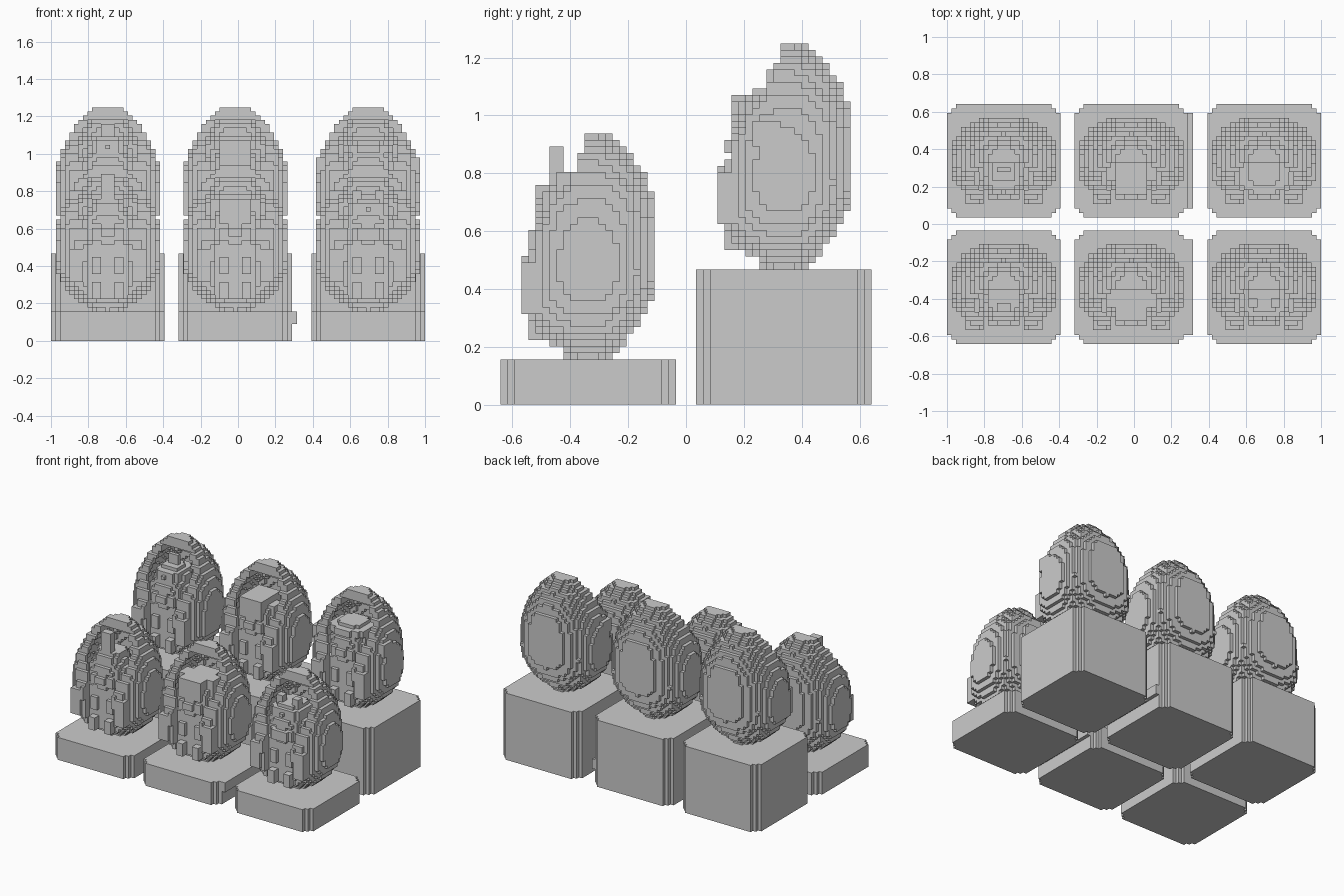
import bpy
from math import floor

if "Cube" in bpy.data.objects:
    bpy.data.objects.remove(bpy.data.objects["Cube"])

VX, VZ = 0.0242, 0.0223          # block size across / up


def lerp(pts, z):
    for (a, p), (b, q) in zip(pts, pts[1:]):
        if z <= b:
            return p + (q - p) * max(0, z - a) / (b - a)
    return pts[-1][1]


def make_mesh(name, verts, faces, loc):
    me = bpy.data.meshes.new(name)
    me.from_pydata(verts, [], faces)
    ob = bpy.data.objects.new(name, me)
    ob.location = loc
    bpy.context.collection.objects.link(ob)


# the six faces of a unit block: direction + corner offsets
SIDES = []
for ax in range(3):
    for s in (0, 1):
        u, w = (ax + 1) % 3, (ax + 2) % 3
        quad = []
        for a, b in ((0, 0), (1, 0), (1, 1), (0, 1)):
            c = [0, 0, 0]
            c[ax], c[u], c[w] = s, a, b
            quad.append(tuple(c))
        d = [0, 0, 0]
        d[ax] = 1 if s else -1
        SIDES.append((tuple(d), quad if s else quad[::-1]))


def blocks(name, cells, loc, hidden=frozenset()):
    """Skin a set of grid cells with their outer faces only."""
    index, verts, faces = {}, [], []
    for i, j, k in sorted(cells):
        for d, quad in SIDES:
            n = (i + d[0], j + d[1], k + d[2])
            if n in cells or n in hidden:
                continue
            f = []
            for c in quad:
                p = (i + c[0], j + c[1], k + c[2])
                if p not in index:
                    index[p] = len(verts)
                    verts.append(((p[0] - .5) * VX, (p[1] - .5) * VX, p[2] * VZ))
                f.append(index[p])
            faces.append(f)
    make_mesh(name, verts, faces, loc)


# stepped egg: half width, back and front depth and sloping opening by height
WIDTH = [(0, .06), (.03, .11), (.06, .17), (.1, .21), (.15, .245), (.2, .27), (.3, .288),
         (.4, .283), (.5, .265), (.6, .222), (.7, .158), (.75, .105), (.78, .06)]
BACK = [(0, .065), (.05, .12), (.1, .158), (.15, .19), (.2, .215), (.28, .235), (.55, .235),
        (.62, .205), (.69, .158), (.74, .11), (.78, .065)]
FRONT = [(0, .065), (.04, .1), (.07, .15), (.1, .2), (.15, .23), (.35, .235), (.5, .215),
         (.65, .17), (.74, .11), (.78, .06)]
CUT = [(0, -.3), (.3, -.3), (.36, -.2), (.45, -.17), (.58, -.09), (.66, -.045), (.78, 0)]


def in_egg(x, y, z, t=0.0):
    hx = lerp(WIDTH, z) - t
    hy = lerp(BACK if y > 0 else FRONT, z) - t
    return hx > 0 and hy > 0 and (abs(x) / hx) ** 2.3 + (abs(y) / hy) ** 2.3 < 1


def shell_cell(x, y, z):
    if not in_egg(x, y, z) or y < lerp(CUT, z):
        return False
    if z > .72 or z < .06:
        return True
    if z > .1 and abs(x) < .12 and y < -.1:      # front doorway
        return False
    return not in_egg(x, y, z, .05)


# figure parts: kind, centre (mirrored in x), half sizes
BODY = [("box", 0, -.04, .2, .10, .11, .14),          # torso
        ("box", .06, -.15, .12, .035, .06, .045),     # feet
        ("box", .06, -.12, .24, .03, .05, .04),       # hands
        ("box", .17, -.15, .24, .04, .08, .09),       # arms
        ("ball", 0, -.05, .44, .14, .14, .12),        # head
        ("box", 0, -.17, .415, .03, .03, .02),        # nose
        ("box", 0, -.05, .33, .11, .11, .03)]         # collar
# headgear for each figure: front row then back row
HATS = [
    [("ball", 0, -.06, .54, .10, .10, .07), ("box", 0, -.11, .66, .045, .024, .08)],
    [("box", 0, -.06, .55, .09, .12, .05), ("box", .10, -.06, .52, .025, .05, .08)],
    [("ball", 0, -.05, .54, .12, .12, .07), ("box", 0, -.18, .41, .05, .03, .035),
     ("box", .06, -.08, .60, .025, .03, .04)],
    [("ball", 0, -.05, .56, .10, .12, .06), ("box", 0, -.055, .64, .04, .015, .06),
     ("box", .25, -.06, .30, .035, .05, .09)],
    [("box", 0, -.07, .54, .08, .10, .06), ("box", .11, -.06, .50, .03, .06, .06),
     ("box", .25, -.06, .30, .025, .05, .09)],
    [("ball", 0, -.05, .55, .14, .13, .05), ("box", 0, -.06, .58, .065, .065, .03),
     ("box", .23, -.06, .47, .045, .05, .04)],
]


def in_part(part, x, y, z):
    kind, cx, cy, cz, rx, ry, rz = part
    a, b, c = abs(abs(x) - cx) / rx, abs(y - cy) / ry, abs(z - cz) / rz
    return max(a, b, c) < 1 if kind == "box" else a ** 2.5 + b ** 2.5 + c ** 2.5 < 1


def pedestal(name, loc, height):
    h, v = .304, VX
    corner = [(h, h - 2 * v), (h - v, h - 2 * v), (h - v, h - v), (h - 2 * v, h - v), (h - 2 * v, h)]
    ring = []
    for q in range(4):                              # stepped corners turned by quarters
        for x, y in corner:
            for _ in range(q):
                x, y = -y, x
            ring.append((x, y))
    n = len(ring)
    verts = [(x, y, z) for z in (0, height) for x, y in ring]
    faces = [list(range(n))[::-1], list(range(n, 2 * n))]
    faces += [[i, (i + 1) % n, n + (i + 1) % n, n + i] for i in range(n)]
    make_mesh(name, verts, faces, loc)


GRID = [(i, j, k) for i in range(-14, 15) for j in range(-12, 13) for k in range(35)]
POS = {c: (c[0] * VX, c[1] * VX, (c[2] + .5) * VZ) for c in GRID}
SHELL = {c for c in GRID if shell_cell(*POS[c])}

n = 0
for row, py, height in (("front", -.338, .157), ("back", .338, .468)):
    for col, px in (("left", -.696), ("middle", -.014), ("right", .696)):
        tag = row + "_" + col
        pedestal("pedestal_" + tag, (px, py, 0), height)
        figure = {c for c in GRID if any(in_part(p, *POS[c]) for p in BODY + HATS[n])}
        eyes = {c for c in figure if c[2] == 20 and abs(c[0]) in (2, 3)
                and (c[0], c[1] - 1, c[2]) not in figure}
        figure -= eyes | SHELL
        blocks("egg_shell_" + tag, SHELL, (px, py, height), figure)
        blocks("figure_" + tag, figure, (px, py, height), SHELL)
        n += 1

# small ledge on the side of the middle pedestals
for row, py in (("front", -.338), ("back", .338)):
    x0, x1, y0, y1, z0, z1 = .29, .315, py - .255, py + .255, .09, .157
    vs = [(x, y, z) for x in (x0, x1) for y in (y0, y1) for z in (z0, z1)]
    make_mesh("side_ledge_" + row, vs, [(0, 1, 3, 2), (4, 6, 7, 5), (0, 4, 5, 1),
              (2, 3, 7, 6), (0, 2, 6, 4), (1, 5, 7, 3)], (0, 0, 0))
